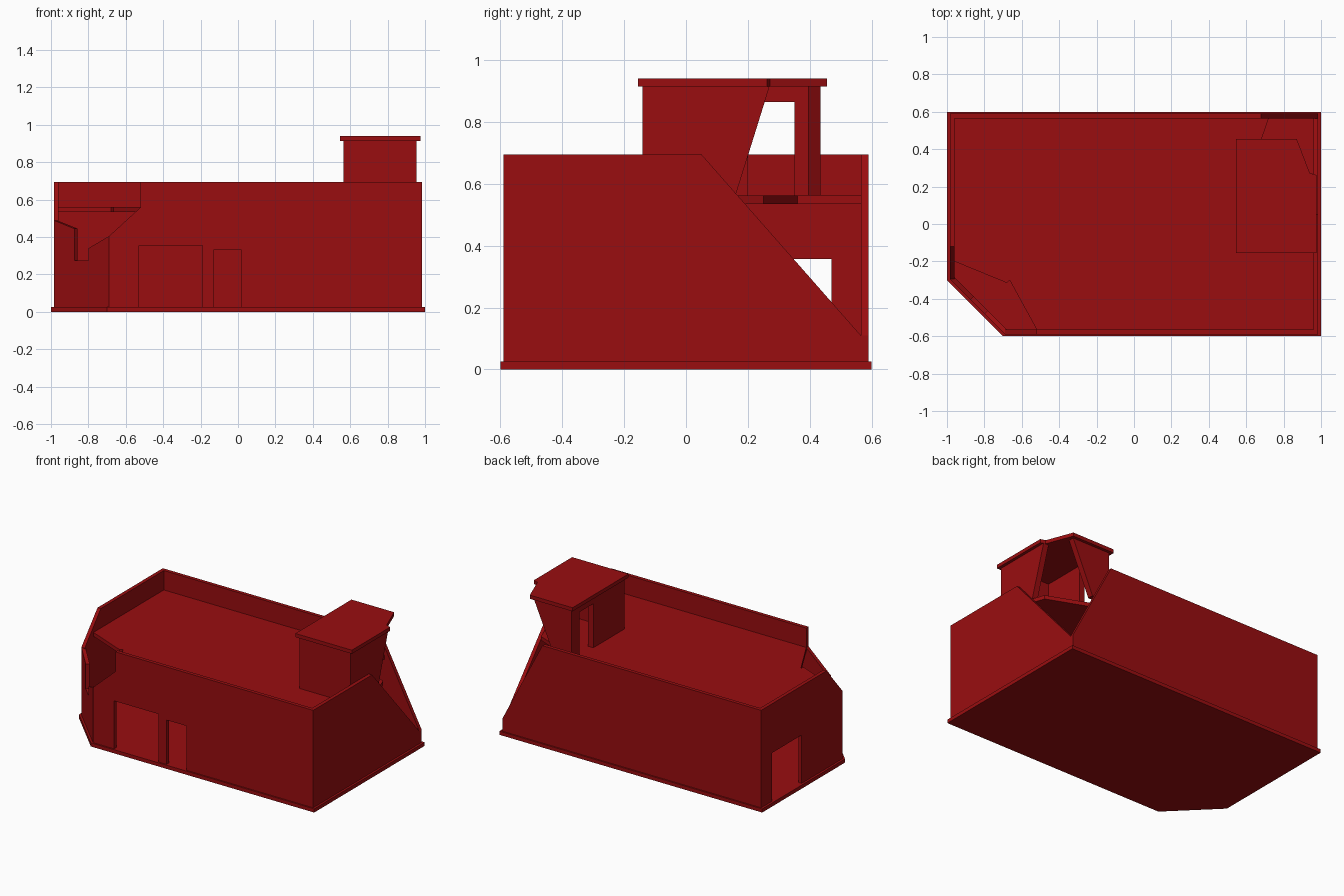
import bpy, bmesh
from mathutils import Vector

cube = bpy.data.objects.get("Cube")
if cube:
    bpy.data.objects.remove(cube, do_unlink=True)

red = bpy.data.materials.new("dark_red")
red.use_nodes = True
COLOUR = (0.32, 0.004, 0.005, 1)
red.diffuse_color = COLOUR
red.node_tree.nodes["Principled BSDF"].inputs["Base Color"].default_value = COLOUR

BASE, TOP, WALL, TOWER_WALL = 0.025, 0.695, 0.025, 0.04
FLOOR, EAVES = 0.562, 0.915


def extrude(name, points, offset):
    """Solid made by pushing a flat outline along an offset."""
    bm = bmesh.new()
    face = bm.faces.new([bm.verts.new(p) for p in points])
    result = bmesh.ops.extrude_face_region(bm, geom=[face], use_keep_orig=True)
    moved = [v for v in result["geom"] if isinstance(v, bmesh.types.BMVert)]
    bmesh.ops.translate(bm, verts=moved, vec=offset)
    bmesh.ops.recalc_face_normals(bm, faces=bm.faces)
    mesh = bpy.data.meshes.new(name)
    bm.to_mesh(mesh)
    bm.free()
    mesh.materials.append(red)
    obj = bpy.data.objects.new(name, mesh)
    bpy.context.collection.objects.link(obj)
    return obj


def slab(name, outline, low, high):
    return extrude(name, [(x, y, low) for x, y in outline], (0, 0, high - low))


def wall(name, origin, along, outline, thick=WALL):
    """Upright panel: outline is (distance along, height), thickness goes to the left of along."""
    o, d = Vector((*origin, 0)), Vector((*along, 0))
    side = Vector((-d.y, d.x, 0)).normalized() * thick
    return extrude(name, [o + d * s + Vector((0, 0, z)) for s, z in outline], side)


def door(start, end, height, low=BASE):
    """Doorway notch in the lower edge of a wall outline."""
    return [(start, low), (start, height), (end, height), (end, low)]


X, Y = (1, 0), (0, 1)

# Foundation with one clipped corner
slab("foundation", [(-1, -0.3), (-0.7, -0.6), (1, -0.6), (1, 0.6), (-1, 0.6)], 0, BASE)

# Outer walls with doorways and broken corners
wall("front_wall", (0, -0.59), X,
     [(-0.69, BASE)] + door(-0.53, -0.19, 0.355) + door(-0.13, 0.02, 0.33)
     + [(0.985, BASE), (0.985, TOP), (-0.52, TOP), (-0.52, 0.56), (-0.69, 0.405)])
wall("back_wall", (0, 0.565), X,
     [(-0.985, BASE), (0.985, BASE), (0.985, 0.11), (0.68, TOP), (-0.985, TOP)])
wall("right_wall", (0.985, 0), Y,
     [(-0.565, BASE), (0.565, BASE), (0.565, 0.11), (0.05, TOP), (-0.565, TOP)])
wall("left_wall", (-0.96, 0), Y,
     [(-0.295, BASE)] + door(0.15, 0.47, 0.357)
     + [(0.565, BASE), (0.565, TOP), (-0.12, TOP), (-0.295, 0.49)])
wall("broken_corner_wall", (-0.985, -0.295), (1, -1),
     [(0, BASE), (0.295, BASE), (0.295, 0.405), (0.185, 0.34), (0.185, 0.275),
      (0.11, 0.275), (0.11, 0.445), (0, 0.49)])

# Roof deck, broken away at two opposite corners
slab("roof_deck",
     [(-0.96, -0.2), (-0.68, -0.315), (-0.665, -0.3), (-0.52, -0.565), (0.96, -0.565),
      (0.96, 0.165), (0.93, 0.25), (0.65, 0.36), (0.72, 0.565), (-0.96, 0.565)],
     0.535, FLOOR)

# Rooftop stair tower, open at the broken corner
wall("tower_front_wall", (0, -0.14), X,
     [(0.565, FLOOR), (0.955, FLOOR), (0.955, EAVES), (0.565, EAVES)], TOWER_WALL)
wall("tower_back_wall", (0, 0.395), X,
     [(0.565, FLOOR), (0.70, FLOOR), (0.855, EAVES), (0.565, EAVES)], TOWER_WALL)
wall("tower_left_wall", (0.605, 0), Y,
     [(-0.10, FLOOR)] + door(0.2, 0.35, 0.865, FLOOR)
     + [(0.395, FLOOR), (0.395, EAVES), (-0.10, EAVES)], TOWER_WALL)
wall("tower_right_wall", (0.955, 0), Y,
     [(-0.10, FLOOR), (0.16, FLOOR), (0.27, EAVES), (-0.10, EAVES)], TOWER_WALL)
slab("tower_roof",
     [(0.545, -0.155), (0.975, -0.155), (0.975, 0.262), (0.94, 0.272), (0.87, 0.455),
      (0.545, 0.455)], EAVES, 0.94)
